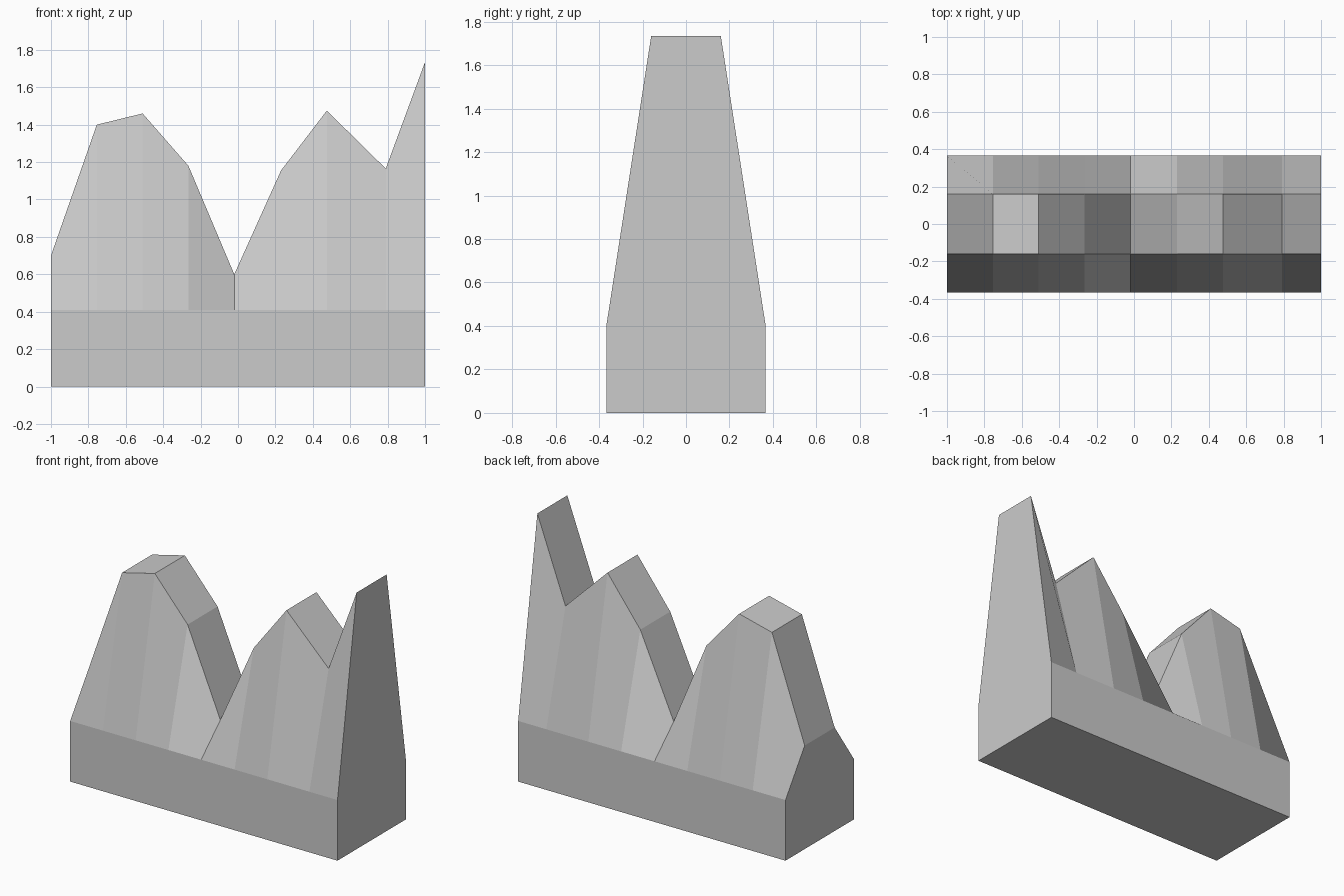
import bpy, bmesh

if "Cube" in bpy.data.objects:
    bpy.data.objects.remove(bpy.data.objects["Cube"])

BASE_Y, BASE_Z, RIDGE_Y = 0.365, 0.41, 0.16

# Ridge silhouette: (x, height)
ridge = [(-1, 0.70), (-0.755, 1.40), (-0.51, 1.46), (-0.265, 1.18), (-0.02, 0.60),
         (0.23, 1.155), (0.475, 1.475), (0.79, 1.165), (1, 1.735)]

bm = bmesh.new()


def section(x, height):
    """Cross-section: upright base with sides tapering to a flat ridge."""
    half = [(BASE_Y, 0), (BASE_Y, BASE_Z), (RIDGE_Y, height)]
    points = half + [(-y, z) for y, z in reversed(half)]
    return [bm.verts.new((x, y, z)) for y, z in points]


# Loft the sections along x and cap both ends
rings = [section(x, h) for x, h in ridge]
for a, b in zip(rings, rings[1:]):
    for i in range(6):
        j = (i + 1) % 6
        bm.faces.new((a[i], a[j], b[j], b[i]))
bm.faces.new(rings[0])
bm.faces.new(rings[-1])
bmesh.ops.recalc_face_normals(bm, faces=bm.faces)

mesh = bpy.data.meshes.new("mountain_ridge")
bm.to_mesh(mesh)
bm.free()
bpy.context.collection.objects.link(bpy.data.objects.new("mountain_ridge", mesh))
